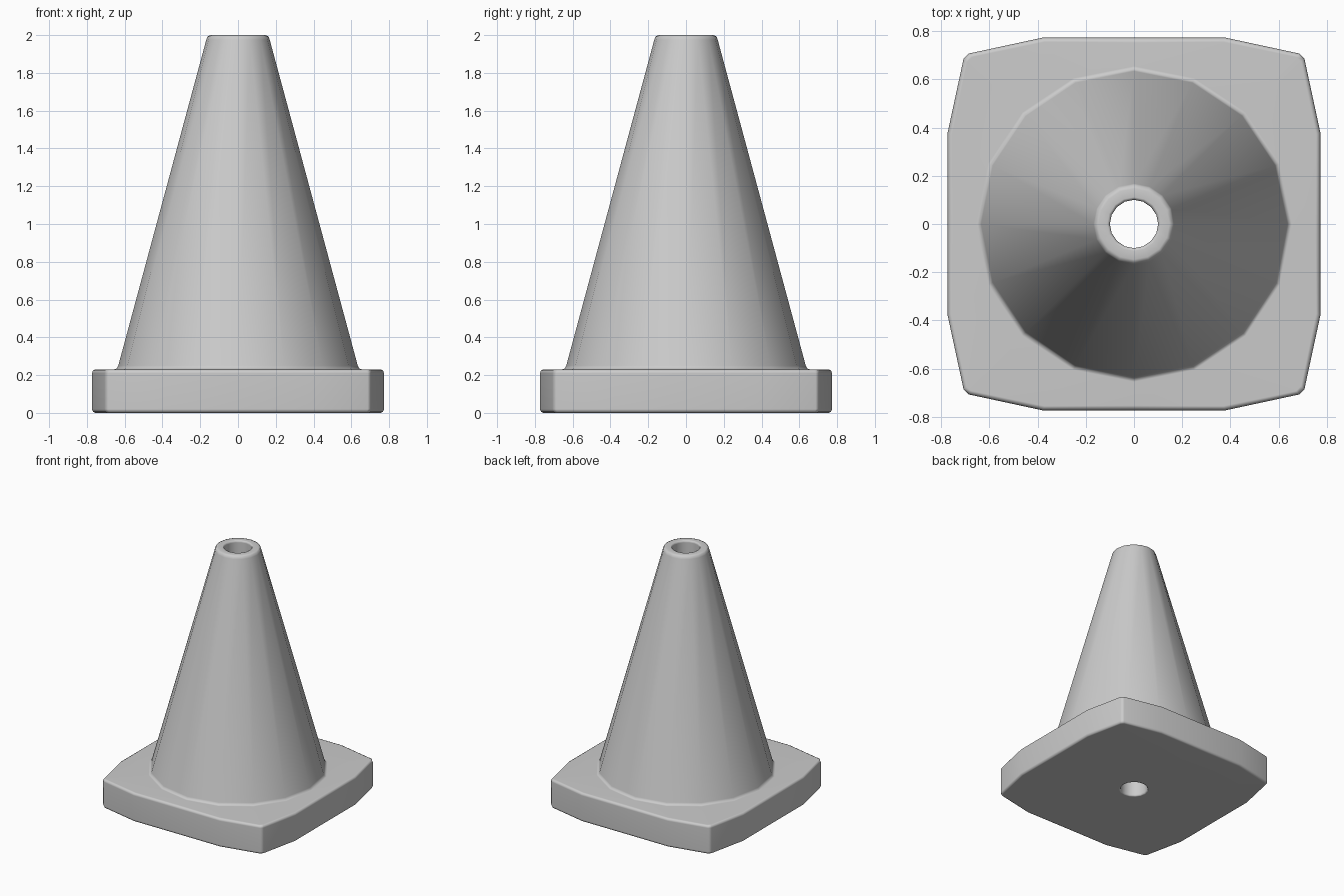
import bpy, bmesh, math

if "Cube" in bpy.data.objects:
    bpy.data.objects.remove(bpy.data.objects["Cube"])

# Quarter of the bulged square base outline, with a narrow corner chamfer
QUARTER = [(0.773, 0.0), (0.773, 0.38), (0.707, 0.686), (0.686, 0.707), (0.38, 0.773)]
ANGLES = [0, 22.5, 45, 45, 67.5]


def base_ring(inset, z):
    pts = []
    for k in range(4):
        c, s = math.cos(k * math.pi / 2), math.sin(k * math.pi / 2)
        for x, y in QUARTER:
            f = 1 - inset / math.hypot(x, y)
            pts.append(((x * c - y * s) * f, (x * s + y * c) * f, z))
    return pts


def round_ring(r, z):
    # 16 sided; diagonal points are doubled to match the base corners
    return [(r * math.cos(math.radians(a + 90 * k)), r * math.sin(math.radians(a + 90 * k)), z)
            for k in range(4) for a in ANGLES]


rings = [
    # underside and slab edge
    round_ring(0.112, 0.0), base_ring(0.02, 0.0), base_ring(0.006, 0.006), base_ring(0, 0.02),
    base_ring(0, 0.21), base_ring(0.006, 0.224), base_ring(0.02, 0.23),
    # fillet into the cone, cone wall and rounded lip
    round_ring(0.655, 0.23), round_ring(0.642, 0.236), round_ring(0.634, 0.25),
    round_ring(0.168, 1.975), round_ring(0.162, 1.993), round_ring(0.147, 2.0),
    # straight bore through the middle
    round_ring(0.112, 2.0), round_ring(0.103, 1.996), round_ring(0.1, 1.985),
    round_ring(0.1, 0.015), round_ring(0.103, 0.004),
]

bm = bmesh.new()
loops = [[bm.verts.new(p) for p in ring] for ring in rings]
n = len(loops[0])
for i, low in enumerate(loops):
    high = loops[(i + 1) % len(loops)]
    for j in range(n):
        k = (j + 1) % n
        bm.faces.new((low[j], low[k], high[k], high[j]))
bmesh.ops.remove_doubles(bm, verts=bm.verts[:], dist=0.0005)
bmesh.ops.recalc_face_normals(bm, faces=bm.faces[:])

mesh = bpy.data.meshes.new("traffic_cone")
bm.to_mesh(mesh)
bm.free()
cone = bpy.data.objects.new("traffic_cone", mesh)
bpy.context.collection.objects.link(cone)

# Smooth shading that keeps the broad faces flat
bpy.context.view_layer.objects.active = cone
cone.select_set(True)
bpy.ops.object.shade_smooth_by_angle(angle=math.radians(60))
weighted = cone.modifiers.new("weighted_normals", 'WEIGHTED_NORMAL')
weighted.keep_sharp = True
